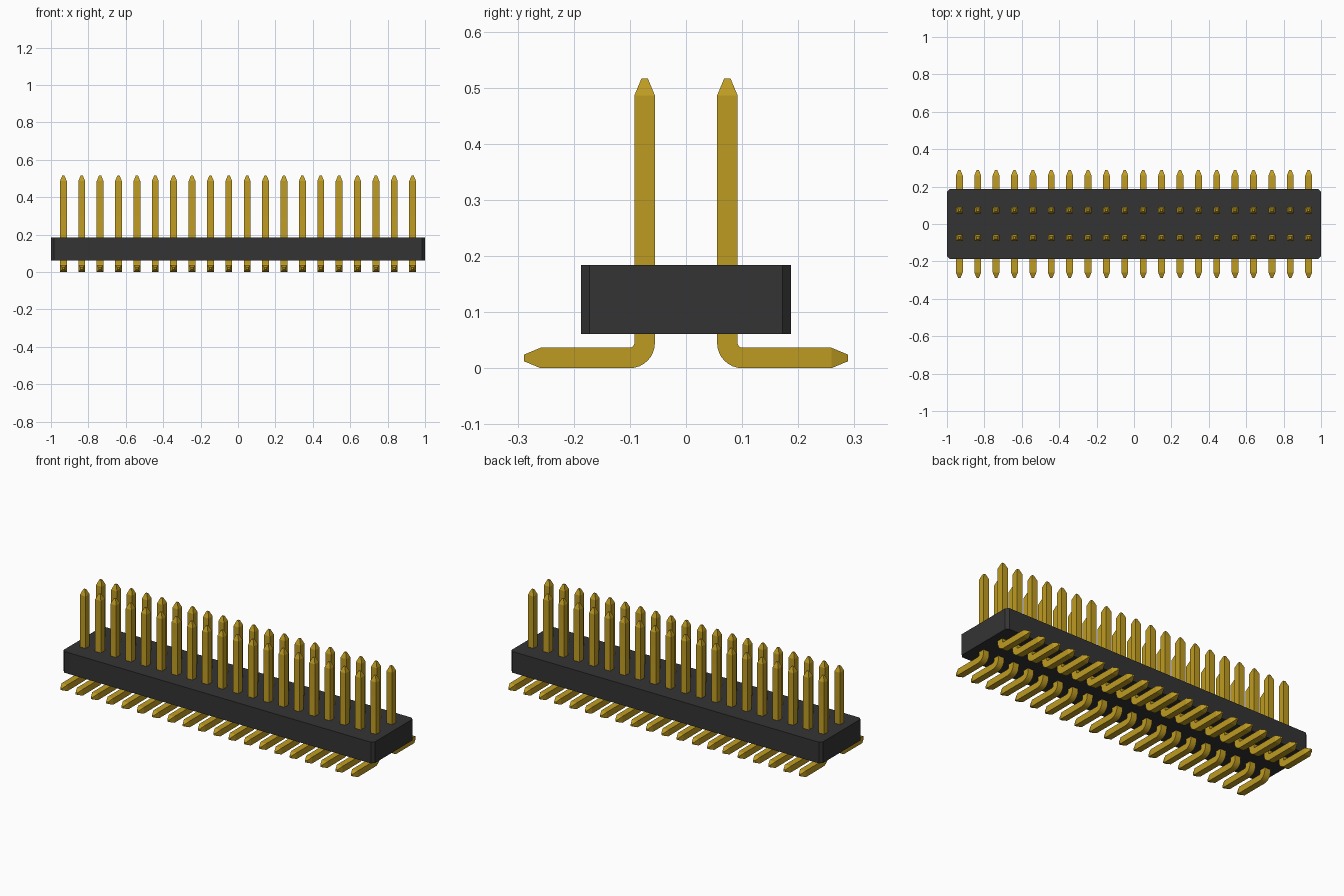
import bpy, bmesh, math
from mathutils import Vector

cube = bpy.data.objects.get("Cube")
if cube:
    bpy.data.objects.remove(cube, do_unlink=True)


def material(name, rgb, roughness):
    m = bpy.data.materials.new(name)
    m.use_nodes = True
    m.diffuse_color = (*rgb, 1)
    bsdf = m.node_tree.nodes["Principled BSDF"]
    bsdf.inputs["Base Color"].default_value = (*rgb, 1)
    bsdf.inputs["Roughness"].default_value = roughness
    return m


def add_object(name, bm, mat):
    bmesh.ops.recalc_face_normals(bm, faces=bm.faces)
    mesh = bpy.data.meshes.new(name)
    bm.to_mesh(mesh)
    bm.free()
    mesh.materials.append(mat)
    ob = bpy.data.objects.new(name, mesh)
    bpy.context.collection.objects.link(ob)
    return ob


gold = material("gold", (0.52, 0.33, 0.016), 0.4)
black = material("black plastic", (0.034, 0.034, 0.034), 0.6)

# Housing: block with chamfered vertical corners
X, Y, C, Z0, Z1 = 1.0, 0.187, 0.015, 0.061, 0.184
bm = bmesh.new()
outline = []
for sx, sy in ((1, 1), (-1, 1), (-1, -1), (1, -1)):
    corner = [(sx * X, sy * (Y - C)), (sx * (X - C), sy * Y)]
    outline += corner if sx * sy > 0 else corner[::-1]
base = bm.faces.new([bm.verts.new((x, y, Z0)) for x, y in outline])
ext = bmesh.ops.extrude_face_region(bm, geom=[base], use_keep_orig=True)
top = [v for v in ext["geom"] if isinstance(v, bmesh.types.BMVert)]
bmesh.ops.translate(bm, vec=(0, 0, Z1 - Z0), verts=top)
add_object("housing", bm, black)

# Pin: square section swept down a bent path, tapered at both ends
COUNT, PITCH = 20, 0.0983
H, TIP, BEND = 0.0183, 0.0058, 0.0268     # half width, tip half width, bend radius
ROW = 0.0737
cy, cz = ROW + BEND, H + BEND            # bend centre
path = [(ROW, 0.516, 0, TIP), (ROW, 0.486, 0, H)]
for i in range(9):
    a = math.pi / 2 * i / 8
    path.append((cy - BEND * math.cos(a), cz - BEND * math.sin(a), a, H))
path += [(0.259, H, math.pi / 2, H), (0.289, H, math.pi / 2, TIP)]

bm = bmesh.new()
rings = []
for y, z, a, h in path:
    side = Vector((0, math.cos(a), math.sin(a)))
    centre = Vector((-PITCH * (COUNT - 1) / 2, y, z))
    rings.append([bm.verts.new(centre + Vector((u * h, 0, 0)) + side * v * h)
                  for u, v in ((1, 1), (-1, 1), (-1, -1), (1, -1))])
for r, s in zip(rings, rings[1:]):
    for k in range(4):
        j = (k + 1) % 4
        bm.faces.new((r[k], r[j], s[j], s[k]))
bm.faces.new(rings[0])
bm.faces.new(rings[-1])
pins = add_object("contact_pins", bm, gold)

# Smooth bends with crisp edges
bpy.ops.object.select_all(action="DESELECT")
pins.select_set(True)
bpy.context.view_layer.objects.active = pins
bpy.ops.object.shade_smooth_by_angle(angle=math.radians(15))

# Repeat along the row, then mirror to the second row
arr = pins.modifiers.new("row", "ARRAY")
arr.count = COUNT
arr.use_relative_offset = False
arr.use_constant_offset = True
arr.constant_offset_displace = (PITCH, 0, 0)
mir = pins.modifiers.new("second_row", "MIRROR")
mir.use_axis = (False, True, False)
mir.use_mirror_merge = False
